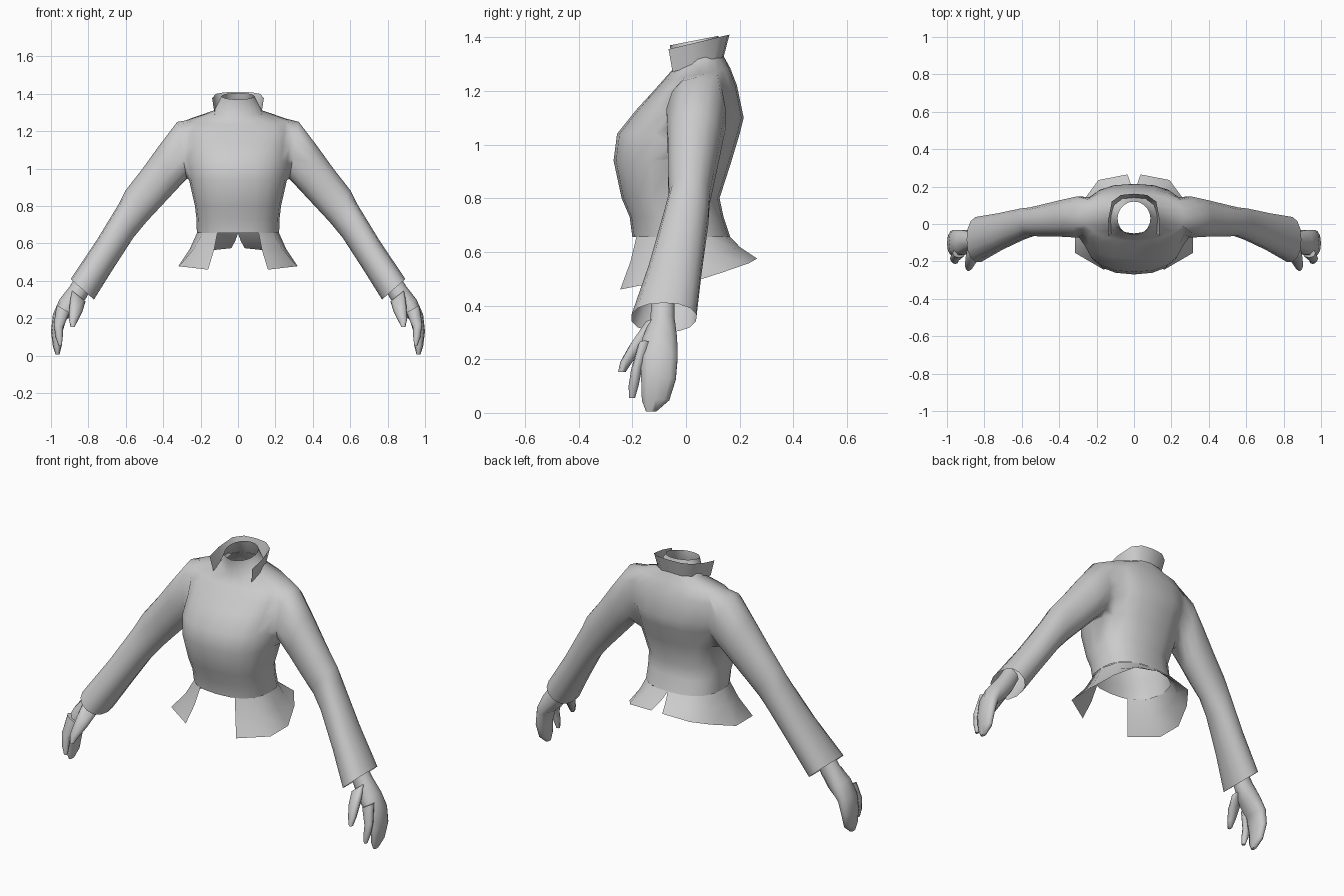
import bpy, bmesh, math
from mathutils import Vector

if "Cube" in bpy.data.objects:
    bpy.data.objects.remove(bpy.data.objects["Cube"])

grey = bpy.data.materials.new("light_grey")
grey.diffuse_color = (0.6, 0.6, 0.6, 1)
grey.use_nodes = True
grey.node_tree.nodes["Principled BSDF"].inputs["Base Color"].default_value = grey.diffuse_color


def finish(name, bm):
    bmesh.ops.recalc_face_normals(bm, faces=bm.faces)
    me = bpy.data.meshes.new(name)
    bm.to_mesh(me)
    bm.free()
    me.materials.append(grey)
    ob = bpy.data.objects.new(name, me)
    bpy.context.collection.objects.link(ob)
    bpy.context.view_layer.objects.active = ob
    ob.select_set(True)
    bpy.ops.object.shade_smooth_by_angle(angle=math.radians(65))
    ob.select_set(False)


def ring(centre, a, b, n, power):
    """Rounded closed cross-section spanned by the half axes a and b."""
    def soft(v):
        return math.copysign(abs(v) ** (2 / power), v)
    return [centre + a * soft(math.cos(2 * math.pi * i / n))
            + b * soft(math.sin(2 * math.pi * i / n)) for i in range(n)]


def skin(bm, rows, closed=True, cap=False):
    """Skin between rows of points, with optional end caps."""
    grid = [[bm.verts.new(p) for p in row] for row in rows]
    n = len(grid[0])
    for r0, r1 in zip(grid, grid[1:]):
        for i in range(n if closed else n - 1):
            j = (i + 1) % n
            bm.faces.new((r0[i], r0[j], r1[j], r1[i]))
    if cap:
        bm.faces.new(grid[0])
        bm.faces.new(grid[-1])
    return grid


def loft(name, rows, closed=True, cap=False):
    bm = bmesh.new()
    skin(bm, rows, closed, cap)
    finish(name, bm)


def limb_rows(side, sections, n):
    """Rings from (outer x, outer z, inner x, inner z, front y, back y)."""
    rows = []
    for xo, zo, xi, zi, yf, yb in sections:
        c = Vector((side * (xo + xi) / 2, (yf + yb) / 2, (zo + zi) / 2))
        a = Vector((side * (xo - xi) / 2, 0, (zo - zi) / 2))
        rows.append(ring(c, a, Vector((0, (yb - yf) / 2, 0)), n, 2.2))
    return rows


# Torso and neck: front z, back z, half width, front y, back y, roundness
torso = [
    (0.655, 0.655, 0.22, -0.20, 0.165, 2.4),
    (0.73, 0.73, 0.222, -0.21, 0.14, 2.4),
    (0.80, 0.80, 0.23, -0.24, 0.125, 2.4),
    (0.94, 0.94, 0.262, -0.27, 0.17, 2.4),
    (1.04, 1.04, 0.275, -0.257, 0.20, 2.4),
    (1.13, 1.10, 0.285, -0.185, 0.215, 2.4),
    (1.19, 1.22, 0.295, -0.13, 0.19, 2.4),
    (1.235, 1.285, 0.265, -0.09, 0.165, 2.2),
    (1.28, 1.33, 0.13, -0.05, 0.14, 2.0),
    (1.37, 1.405, 0.088, -0.06, 0.12, 2.0),
]
# Sleeve sections from shoulder to cuff
sleeve = [
    (0.325, 1.25, 0.275, 0.945, -0.075, 0.15),
    (0.42, 1.125, 0.35, 0.865, -0.07, 0.13),
    (0.51, 1.00, 0.42, 0.79, -0.07, 0.11),
    (0.60, 0.885, 0.49, 0.715, -0.065, 0.09),
    (0.635, 0.815, 0.56, 0.63, -0.085, 0.085),
    (0.76, 0.61, 0.67, 0.46, -0.14, 0.06),
    (0.895, 0.41, 0.77, 0.30, -0.205, 0.04),
]
# Jacket body: open an armhole on each side and bridge the sleeve to it
bm = bmesh.new()
grid = skin(bm, [
    ring(Vector((0, (yf + yb) / 2, (zf + zb) / 2)), Vector((w, 0, 0)),
         Vector((0, (yb - yf) / 2, (zb - zf) / 2)), 20, p)
    for zf, zb, w, yf, yb, p in torso])
for side, cols in ((1, (-1, 0, 1, 2)), (-1, (8, 9, 10, 11))):
    patch = {grid[r][c] for r in range(3, 8) for c in cols}
    bmesh.ops.delete(bm, geom=[f for f in bm.faces if all(v in patch for v in f.verts)],
                     context='FACES')
    hole = [e for e in bm.edges if e.is_boundary and all(v in patch for v in e.verts)]
    arm = skin(bm, limb_rows(side, sleeve, 14))
    start = set(arm[0])
    rim = [e for e in bm.edges if e.is_boundary and all(v in start for v in e.verts)]
    bmesh.ops.bridge_loops(bm, edges=hole + rim)
finish("jacket_body", bm)

# Stand-up collar, open at the front: x, lower y, upper y
half = [(0.125, -0.05, -0.065), (0.128, 0.02, 0.02),
        (0.11, 0.10, 0.12), (0.065, 0.135, 0.155)]
path = half + [(0, 0.14, 0.162)] + [(-x, a, b) for x, a, b in reversed(half)]
loft("collar", [
    [(x * 0.97, a, 1.285 + 0.29 * a) for x, a, b in path],
    [(x * 1.08, b, 1.371 + 0.24 * b) for x, a, b in path]], closed=False)

# Flared jacket tails, split at front and back: waist points and hem points
waist = [(0.11, -0.185), (0.19, -0.127), (0.22, -0.0175),
         (0.19, 0.09), (0.11, 0.15), (0, 0.165)]
hem = [(0.16, -0.245, 0.46), (0.315, -0.155, 0.478), (0.318, 0.0, 0.48),
       (0.26, 0.14, 0.525), (0.19, 0.235, 0.558), (0.035, 0.265, 0.575)]

# Palm running into the joined fingers
palm = [
    (0.85, 0.45, 0.77, 0.39, -0.13, -0.04),
    (0.90, 0.37, 0.81, 0.31, -0.135, -0.04),
    (0.955, 0.30, 0.86, 0.24, -0.165, -0.03),
    (0.99, 0.22, 0.92, 0.19, -0.172, -0.028),
    (1.00, 0.13, 0.94, 0.12, -0.17, -0.035),
    (0.99, 0.05, 0.945, 0.045, -0.167, -0.06),
    (0.975, 0.005, 0.955, 0.005, -0.15, -0.11),
]
index = [
    (0.97, 0.27, 0.90, 0.23, -0.18, -0.13),
    (0.985, 0.17, 0.935, 0.15, -0.205, -0.165),
    (0.975, 0.10, 0.937, 0.10, -0.214, -0.177),
    (0.96, 0.055, 0.942, 0.055, -0.212, -0.19),
]
thumb = [
    (0.89, 0.35, 0.815, 0.29, -0.16, -0.08),
    (0.90, 0.27, 0.832, 0.235, -0.21, -0.145),
    (0.905, 0.20, 0.86, 0.18, -0.245, -0.20),
    (0.895, 0.152, 0.875, 0.152, -0.253, -0.225),
]

for side, tag in ((1, "left"), (-1, "right")):
    top = [Vector((side * x, y, 0.655)) for x, y in waist]
    low = [Vector((side * x, y, z)) for x, y, z in hem]
    mid = []
    for t, h in zip(top, low):
        m = t.lerp(h, 0.37)
        m.z = t.z + (h.z - t.z) * 0.47
        mid.append(m)
    loft("jacket_tail_" + tag, [top, mid, low], closed=False)
    loft("hand_" + tag, limb_rows(side, palm, 10), cap=True)
    loft("index_finger_" + tag, limb_rows(side, index, 8), cap=True)
    loft("thumb_" + tag, limb_rows(side, thumb, 8), cap=True)
